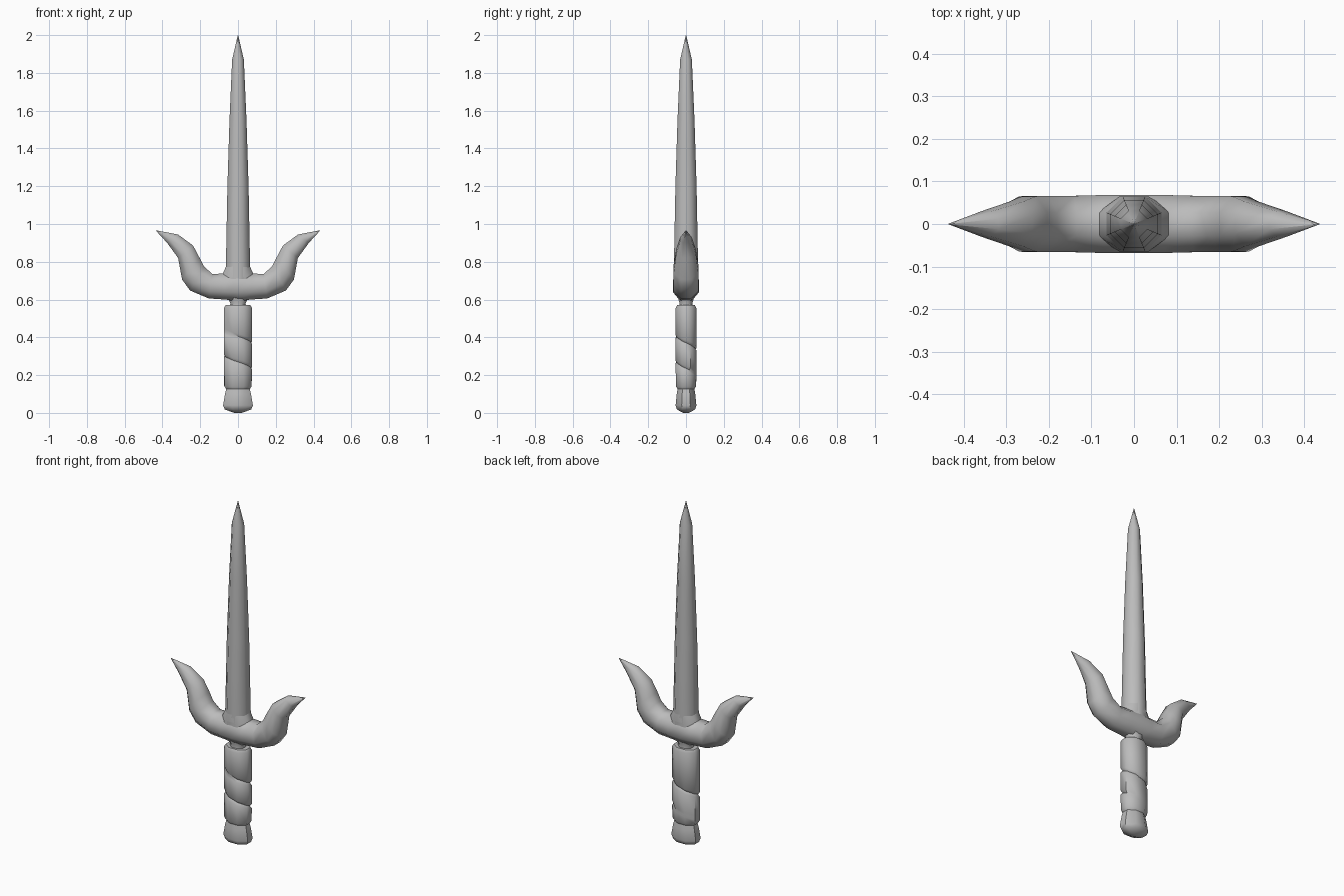
import bpy, bmesh
from math import pi, cos, sin, radians
from mathutils import Vector

cube = bpy.data.objects.get("Cube")
if cube:
    bpy.data.objects.remove(cube)

steel = bpy.data.materials.new("grey_steel")
steel.use_nodes = True
grey = (0.5, 0.5, 0.5, 1)
steel.diffuse_color = grey
steel.node_tree.nodes["Principled BSDF"].inputs["Base Color"].default_value = grey

SIDES = 8
OUT = 1 / cos(pi / SIDES)      # corner radius for a flat-sided octagon


def octagon(center, u, v):
    """Octagon with flats facing along the half-axes u and v."""
    angles = [(2 * i + 1) * pi / SIDES for i in range(SIDES)]
    return [Vector(center) + OUT * (Vector(u) * cos(a) + Vector(v) * sin(a)) for a in angles]


def loft(name, rings, closed=True, caps=True):
    bm = bmesh.new()
    rows = [[bm.verts.new(p) for p in ring] for ring in rings]
    n = len(rows[0])
    for a, b in zip(rows, rows[1:]):
        for i in range(n if closed else n - 1):
            j = (i + 1) % n
            bm.faces.new((a[i], a[j], b[j], b[i]))
    if caps:
        bm.faces.new(rows[0][::-1])
        bm.faces.new(rows[-1])
    bmesh.ops.remove_doubles(bm, verts=bm.verts, dist=0.0001)
    bmesh.ops.recalc_face_normals(bm, faces=bm.faces)
    mesh = bpy.data.meshes.new(name)
    bm.to_mesh(mesh)
    bm.free()
    mesh.materials.append(steel)
    obj = bpy.data.objects.new(name, mesh)
    bpy.context.collection.objects.link(obj)
    bpy.ops.object.select_all(action='DESELECT')
    obj.select_set(True)
    bpy.context.view_layer.objects.active = obj
    bpy.ops.object.shade_smooth_by_angle(angle=radians(50))
    return obj


def column(name, profile):
    """Upright octagonal part from (height, half width, half depth)."""
    return loft(name, [octagon((0, 0, z), (w, 0, 0), (0, d, 0)) for z, w, d in profile])


# Tapered blade with a short point
column("blade", [(0.66, 0.066, 0.064), (0.78, 0.064, 0.064), (1.2, 0.056, 0.056),
                 (1.55, 0.045, 0.045), (1.87, 0.031, 0.031), (2.0, 0.001, 0.001)])

# Wedge collar where the blade meets the guard, and the neck below it
column("blade_collar", [(0.68, 0.1, 0.06), (0.73, 0.085, 0.064), (0.775, 0.063, 0.064)])
column("neck", [(0.55, 0.045, 0.04), (0.58, 0.04, 0.034), (0.62, 0.06, 0.045)])

# Curved prongs: lower edge x, z, upper edge x, z, half depth
side = [(0.065, 0.6, 0.075, 0.738, 0.068), (0.155, 0.606, 0.135, 0.735, 0.066),
        (0.254, 0.648, 0.18, 0.775, 0.066), (0.296, 0.706, 0.203, 0.82, 0.065),
        (0.317, 0.82, 0.238, 0.886, 0.052), (0.375, 0.9, 0.317, 0.944, 0.03),
        (0.435, 0.965, 0.434, 0.967, 0.001)]
stations = [(-a, b, -c, d, e) for a, b, c, d, e in reversed(side)]
stations += [(0, 0.59, 0, 0.755, 0.068)] + side
guard = []
for x0, z0, x1, z1, depth in stations:
    low, high = Vector((x0, 0, z0)), Vector((x1, 0, z1))
    guard.append(octagon((low + high) / 2, (high - low) / 2, (0, depth, 0)))
loft("guard_prongs", guard)

# Grip with a spiral groove that winds down one and a half turns
PITCH, START = 0.135, 0.43


def grip_point(i, z, inset):
    a = pi + pi / SIDES + i * 2 * pi / SIDES
    return Vector(((0.074 - inset) * OUT * cos(a), (0.055 - inset) * OUT * sin(a), z))


columns = range(SIDES + 1)
rows = [[grip_point(i, 0.57, 0.008) for i in columns], [grip_point(i, 0.555, 0) for i in columns]]
for turn in range(2):
    for offset, depth in ((0.014, 0), (0, 0.01), (-0.014, 0)):
        row = []
        for i in columns:
            step = turn * SIDES + i
            inset = depth if 0 < step < 13 else 0
            row.append(grip_point(i, START - PITCH * step / SIDES + offset, inset))
        rows.append(row)
rows.append([grip_point(i, 0.14, 0.002) for i in columns])
rows.append([grip_point(i, 0.122, 0.014) for i in columns])
loft("grip", rows, closed=False, caps=False)
column("grip_top", [(0.56, 0.06, 0.042), (0.57, 0.066, 0.047)])

# Flared pommel with a shallow domed base
column("pommel", [(0, 0.02, 0.015), (0.018, 0.07, 0.048), (0.04, 0.079, 0.055),
                  (0.1, 0.069, 0.049), (0.135, 0.06, 0.043)])
